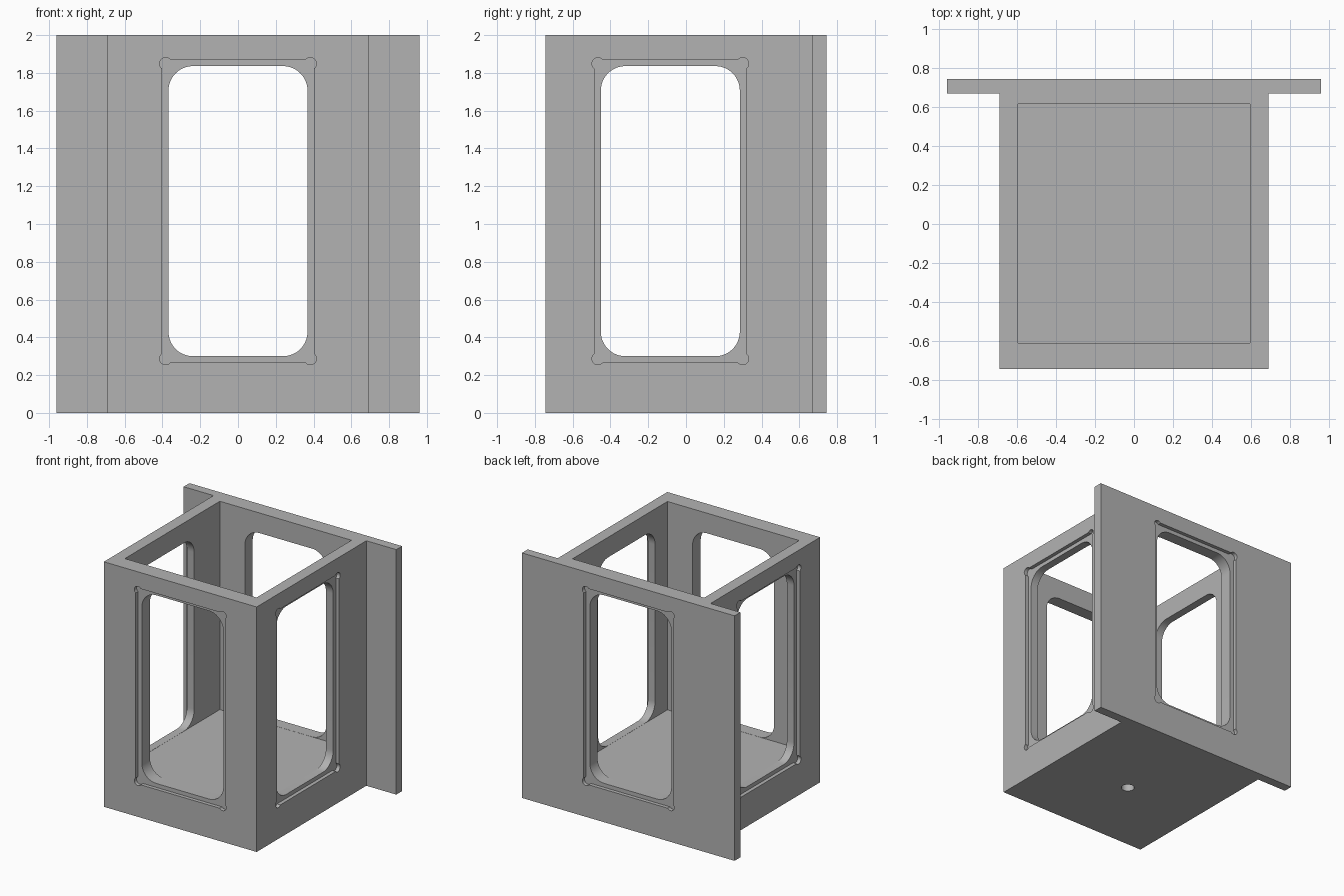
import bpy, bmesh
from math import radians, cos, sin, pi
from mathutils import Matrix, Vector

cube = bpy.data.objects.get("Cube")
if cube:
    bpy.data.objects.remove(cube, do_unlink=True)

# Single grey material
grey = bpy.data.materials.new("plain grey")
grey.use_nodes = True
grey.diffuse_color = (0.45, 0.45, 0.45, 1)
grey.node_tree.nodes["Principled BSDF"].inputs["Base Color"].default_value = grey.diffuse_color


def prism(name, base, direction, matrix=Matrix()):
    """Extrude a closed outline along a direction into a solid."""
    bm = bmesh.new()
    face = bm.faces.new([bm.verts.new(p) for p in base])
    grown = bmesh.ops.extrude_face_region(bm, geom=[face], use_keep_orig=True)
    moved = [g for g in grown["geom"] if isinstance(g, bmesh.types.BMVert)]
    bmesh.ops.translate(bm, verts=moved, vec=direction)
    bmesh.ops.recalc_face_normals(bm, faces=bm.faces)
    bm.transform(matrix)
    mesh = bpy.data.meshes.new(name)
    bm.to_mesh(mesh)
    bm.free()
    mesh.materials.append(grey)
    obj = bpy.data.objects.new(name, mesh)
    bpy.context.collection.objects.link(obj)
    return obj


def outline(half_w, half_h, inset, radius, spread, steps):
    """Upright rectangle with an arc at each corner, spread either side of the diagonal."""
    points = []
    for k, (sx, sz) in enumerate([(1, 1), (-1, 1), (-1, -1), (1, -1)]):
        for i in range(steps + 1):
            a = pi / 4 + k * pi / 2 + radians(spread) * (2 * i / steps - 1)
            points.append(Vector((sx * (half_w - inset) + radius * cos(a), -0.02,
                                  sz * (half_h - inset) + radius * sin(a))))
    return points


# Box body with mounting flange along the back, as one T-shaped profile
half_profile = [(0.69, -0.745), (0.69, 0.67), (0.96, 0.67), (0.96, 0.745)]
profile = half_profile + [(-x, y) for x, y in reversed(half_profile)]
housing = prism("housing", [(x, y, 0) for x, y in profile], (0, 0, 2))

# Open-topped cavity
cavity = [(-0.595, -0.61), (0.595, -0.61), (0.595, 0.615), (-0.595, 0.615)]
cutters = [prism("cavity_cutter", [(x, y, 0.299) for x, y in cavity], (0, 0, 2))]

# Blind hole under the floor
ring = [(0.05 * cos(i * pi / 16), -0.075 + 0.05 * sin(i * pi / 16), -0.05) for i in range(32)]
cutters.append(prism("hole_cutter", ring, (0, 0, 0.25)))

# Rounded window and shallow pane recess with relieved corners in each wall
window = outline(0.368, 0.768, 0.13, 0.13, 45, 12)
recess = outline(0.402, 0.8, 0.019, 0.032, 98.6, 18)
walls = [("front", 0, (0, -0.745)), ("left", 90, (0.69, -0.083)),
         ("back", 180, (0, 0.745)), ("right", 270, (-0.69, -0.083))]
for wall, angle, (x, y) in walls:
    place = Matrix.Translation((x, y, 1.068)) @ Matrix.Rotation(radians(angle), 4, "Z")
    cutters.append(prism(wall + "_recess_cutter", recess, (0, 0.05, 0), place))
    cutters.append(prism(wall + "_window_cutter", window, (0, 0.22, 0), place))

# Cut everything out of the housing
bpy.ops.object.select_all(action="DESELECT")
bpy.context.view_layer.objects.active = housing
housing.select_set(True)
for cutter in cutters:
    cutter.hide_render = True
    cut = housing.modifiers.new(cutter.name, "BOOLEAN")
    cut.operation = "DIFFERENCE"
    cut.solver = "EXACT"
    cut.object = cutter
    bpy.ops.object.modifier_apply(modifier=cut.name)
    bpy.data.objects.remove(cutter, do_unlink=True)

bpy.ops.object.shade_smooth_by_angle(angle=radians(30))
